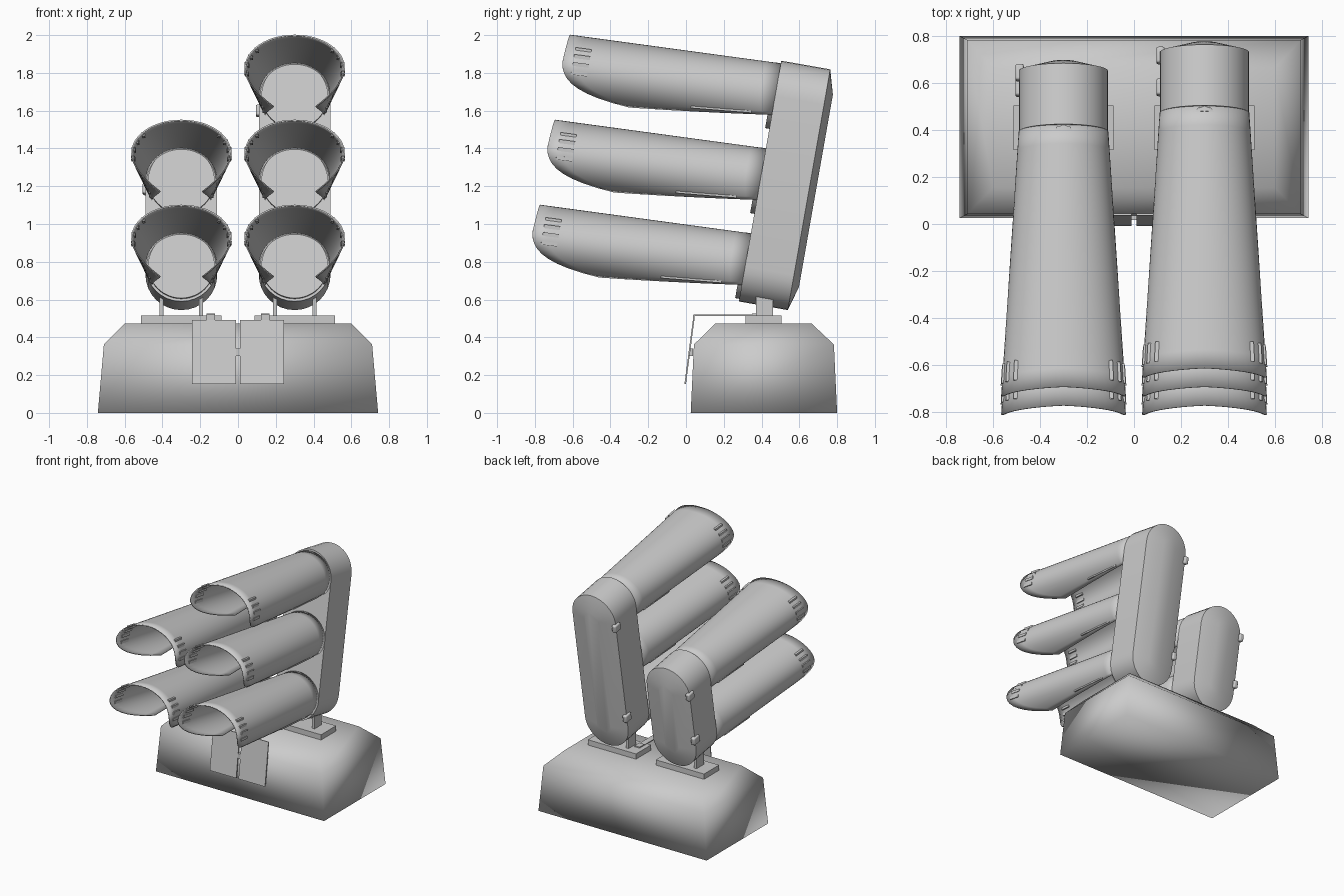
import bpy
import bmesh
from math import sin, cos, pi, radians
from mathutils import Matrix, Vector

cube = bpy.data.objects.get("Cube")
if cube:
    bpy.data.objects.remove(cube, do_unlink=True)

RADIUS, PITCH, REACH = 0.19, 0.457, 1.14


def finish(name, bm, matrix=Matrix(), angle=30):
    bmesh.ops.recalc_face_normals(bm, faces=bm.faces)
    mesh = bpy.data.meshes.new(name)
    bm.to_mesh(mesh)
    bm.free()
    obj = bpy.data.objects.new(name, mesh)
    bpy.context.collection.objects.link(obj)
    obj.matrix_world = matrix
    bpy.ops.object.select_all(action='DESELECT')
    obj.select_set(True)
    bpy.context.view_layer.objects.active = obj
    if angle:
        bpy.ops.object.shade_smooth_by_angle(angle=radians(angle))
    return obj


def box(name, center, size, matrix=Matrix(), bevel=0):
    bm = bmesh.new()
    bmesh.ops.create_cube(bm, size=1, matrix=Matrix.Translation(center) @ Matrix.Diagonal((*size, 1)))
    obj = finish(name, bm, matrix, 30 if bevel else 0)
    if bevel:
        mod = obj.modifiers.new("Bevel", 'BEVEL')
        mod.width, mod.segments = bevel, 3
    return obj


def bar(name, a, b, width, matrix=Matrix()):
    direction = b - a
    turn = direction.to_track_quat('Y', 'Z').to_matrix().to_4x4()
    place = matrix @ Matrix.Translation((a + b) / 2) @ turn
    return box(name, (0, 0, 0), (width, direction.length, width), place)


def loft(rings):
    bm = bmesh.new()
    loops = [[bm.verts.new(p) for p in ring] for ring in rings]
    n = len(loops[0])
    for a, b in zip(loops, loops[1:]):
        for i in range(n):
            j = (i + 1) % n
            bm.faces.new((a[i], a[j], b[j], b[i]))
    bm.faces.new(loops[0])
    bm.faces.new(loops[-1])
    return bm


def stadium(y, r, low, high, steps=16):
    ring = []
    for mid, start in ((high, 0), (low, pi)):
        for i in range(steps + 1):
            a = start + pi * i / steps
            ring.append((r * cos(a), y, mid + r * sin(a)))
    return ring


def hood_point(phi, f):
    # phi is degrees away from the crown, f the distance ahead of the lens
    k = f / REACH
    width = 0.187 + 0.075 * k
    height = 0.172 + 0.007 * k
    a = radians(phi)
    return Vector((width * sin(a), -f, height * cos(a) - 0.052 * k))


def build_hood(name, matrix, cols=40, rows=14):
    bm = bmesh.new()
    grid = []
    for c in range(cols + 1):
        t = 2 * c / cols - 1
        back = max(0, (abs(t) * 152 - 70) / 82)
        end = REACH - 0.015 * (1 - min(1, abs(t) * 2)) - 0.39 * back ** 2.8
        column = []
        for r in range(rows + 1):
            s = r / rows
            column.append(bm.verts.new(hood_point(t * (125 + 27 * s), s * end)))
        grid.append(column)
    for a, b in zip(grid, grid[1:]):
        for r in range(rows):
            bm.faces.new((a[r], b[r], b[r + 1], a[r + 1]))
    obj = finish(name, bm, matrix, 40)
    mod = obj.modifiers.new("Thickness", 'SOLIDIFY')
    mod.thickness, mod.offset = 0.008, 0


def build_lamp(label, matrix):
    build_hood(label + "_hood", matrix)
    # Lens disc
    bm = bmesh.new()
    bmesh.ops.create_cone(bm, cap_ends=True, segments=48, radius1=0.176, radius2=0.176, depth=0.025,
                          matrix=Matrix.Translation((0, -0.01, 0)) @ Matrix.Rotation(pi / 2, 4, 'X'))
    finish(label + "_lens", bm, matrix)
    for side in (-1, 1):
        # Raised ribs beside the mouth of the hood
        for phi in (52, 66, 80, 95):
            bar(label + "_hood_rib", hood_point(side * phi, 1.0), hood_point(side * phi, 1.085), 0.02, matrix)
        # Stiffening strip along the lower edge
        bar(label + "_edge_strip", hood_point(side * 124, 0.11), hood_point(side * 130, 0.43), 0.016, matrix)


def build_head(label, x, count, hinge_heights):
    frame = Matrix.Translation((x, 0.28, 0.59)) @ Matrix.Rotation(radians(-10), 4, 'X')
    low, high = RADIUS, RADIUS + PITCH * (count - 1)
    # Housing with a slightly domed rear door
    rings = [stadium(0, RADIUS, low, high), stadium(0.263, RADIUS, low, high),
             stadium(0.3, 0.06, low, high)]
    finish(label + "_housing", loft(rings), frame)
    for z in hinge_heights:
        box(label + "_hinge", (-0.187, 0.255, z), (0.036, 0.07, 0.06), frame, 0.01)
    for i in range(count):
        build_lamp(f"{label}_lamp_{i + 1}", frame @ Matrix.Translation((0, 0, low + PITCH * i)))
    # Mounting pad and posts
    box(label + "_pad", (x, 0.41, 0.495), (0.425, 0.19, 0.042))
    for dx in (-0.105, 0.105):
        box(label + "_post", (x + dx, 0.415, 0.57), (0.022, 0.09, 0.14))


def rect(z, x, y0, y1):
    return [(-x, y0, z), (x, y0, z), (x, y1, z), (-x, y1, z)]


# Foundation block with sloped shoulders
block = loft([rect(0, 0.742, 0.025, 0.8), rect(0.362, 0.71, 0.042, 0.783),
              rect(0.473, 0.6, 0.155, 0.665)])
finish("foundation", block, angle=180)

build_head("left", 0.3, 3, (0.29, 1.07))
build_head("right", -0.3, 2, (0.27, 0.65))

# Hanging front plates and their support arms
for side, label in ((1, "left"), (-1, "right")):
    tilt = Matrix.Translation((side * 0.127, 0.018, 0.322)) @ Matrix.Rotation(radians(-7.5), 4, 'X')
    box(label + "_front_plate", (0, 0, 0), (0.233, 0.008, 0.342), tilt)
    box(label + "_plate_arm", (side * 0.145, 0.2, 0.516), (0.045, 0.32, 0.008))
    box(label + "_arm_drop", (side * 0.145, 0.042, 0.503), (0.045, 0.008, 0.03))
    box(label + "_arm_clamp", (side * 0.145, 0.38, 0.51), (0.045, 0.06, 0.03))
box("plate_link", (0, 0.027, 0.32), (0.03, 0.02, 0.04))
